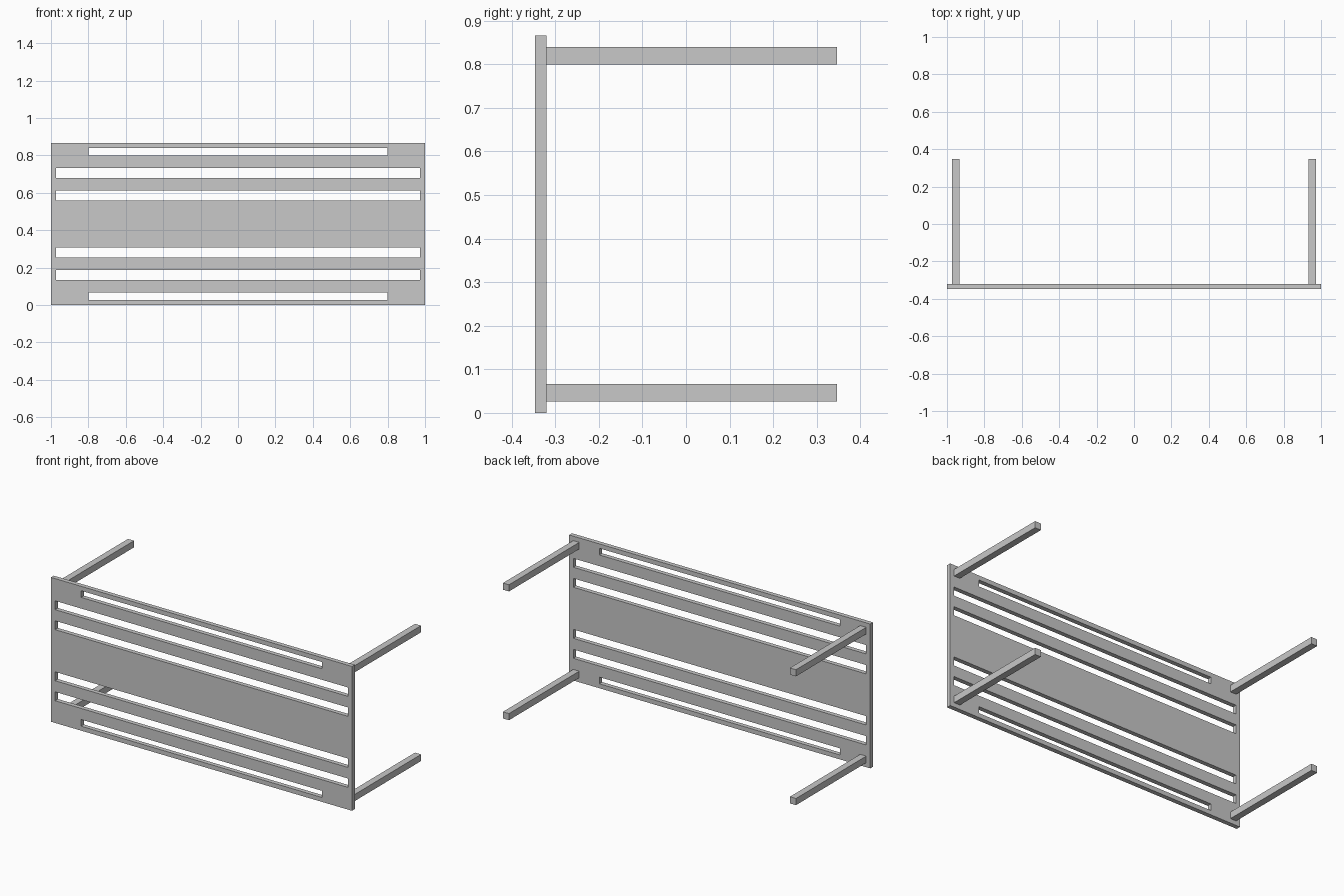
import bpy
import bmesh
from mathutils import Matrix, Vector

cube = bpy.data.objects.get("Cube")
if cube:
    bpy.data.objects.remove(cube, do_unlink=True)

UNIT = 2 / 75                       # the top is 75 units long
HEIGHT = 32.5 * UNIT
HALF_DEPTH = 13 * UNIT

grey = bpy.data.materials.new("light grey")
grey.use_nodes = True
colour = (0.58, 0.58, 0.58, 1)
grey.diffuse_color = colour
grey.node_tree.nodes["Principled BSDF"].inputs["Base Color"].default_value = colour


def add_object(name, bm):
    bmesh.ops.recalc_face_normals(bm, faces=bm.faces)
    mesh = bpy.data.meshes.new(name)
    bm.to_mesh(mesh)
    bm.free()
    mesh.materials.append(grey)
    obj = bpy.data.objects.new(name, mesh)
    bpy.context.collection.objects.link(obj)


def add_box(name, low, high):
    low, high = Vector(low), Vector(high)
    bm = bmesh.new()
    place = Matrix.Translation((low + high) / 2) @ Matrix.Diagonal((*(high - low), 1))
    bmesh.ops.create_cube(bm, size=1, matrix=place)
    add_object(name, bm)


# Slots as (half length, bottom, top), mirrored about the middle of the top
lower = [(0.8, 1, 2.5), (0.973, 5, 7), (0.973, 9.5, 11.5)]
slots = [(w, a * UNIT, b * UNIT) for w, a, b in lower]
slots += [(w, HEIGHT - b, HEIGHT - a) for w, a, b in slots]

# Slotted table top: a sheet of cells left open at the slots, then thickened
xs = [-1, -0.973, -0.8, 0.8, 0.973, 1]
zs = sorted({0, HEIGHT} | {z for slot in slots for z in slot[1:]})
bm = bmesh.new()
grid = [[bm.verts.new((x, -HALF_DEPTH, z)) for x in xs] for z in zs]
for j in range(len(zs) - 1):
    for i in range(len(xs) - 1):
        x, z = (xs[i] + xs[i + 1]) / 2, (zs[j] + zs[j + 1]) / 2
        if not any(abs(x) < w and a < z < b for w, a, b in slots):
            bm.faces.new((grid[j][i], grid[j][i + 1], grid[j + 1][i + 1], grid[j + 1][i]))
sheet = bmesh.ops.extrude_face_region(bm, geom=bm.faces[:], use_keep_orig=True)
moved = [v for v in sheet["geom"] if isinstance(v, bmesh.types.BMVert)]
bmesh.ops.translate(bm, verts=moved, vec=(0, UNIT, 0))
add_object("table_top", bm)

# Four square legs
LEG = 1.5 * UNIT
for side, x in (("right", -1 + UNIT), ("left", 1 - UNIT - LEG)):
    for level, z in (("lower", UNIT), ("upper", HEIGHT - UNIT - LEG)):
        add_box(f"{level}_{side}_leg", (x, UNIT - HALF_DEPTH, z),
                (x + LEG, HALF_DEPTH, z + LEG))
